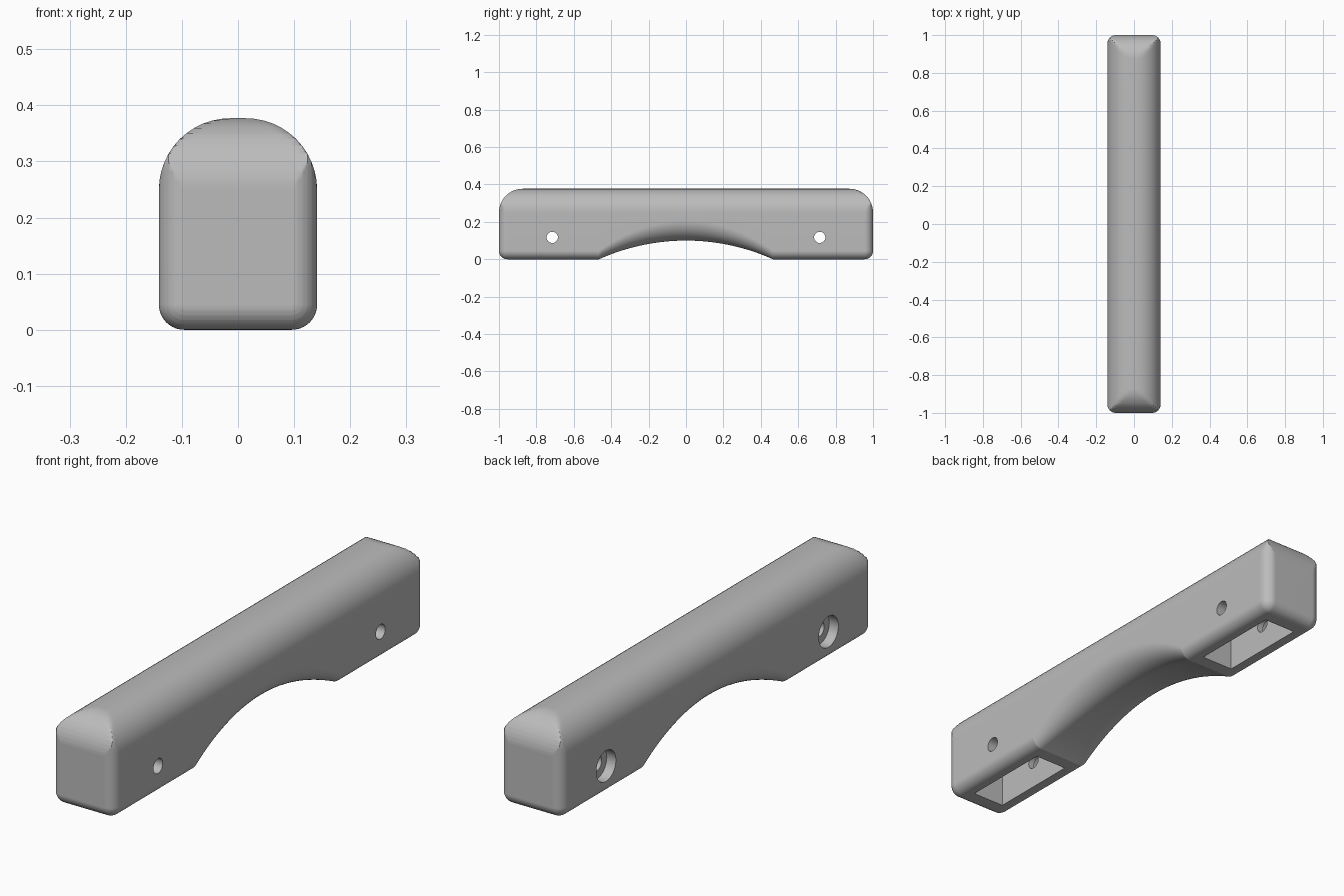
import bpy, bmesh
from math import sin, cos, pi, sqrt, radians

cube = bpy.data.objects.get("Cube")
if cube:
    bpy.data.objects.remove(cube, do_unlink=True)

HALF_W, HALF_L, HEIGHT = 0.141, 1.0, 0.377
TOP_R, EDGE_R = 0.127, 0.045
ARCH_HALF, ARCH_RISE = 0.465, 0.1
STEPS = 12

grey = bpy.data.materials.new("mid_grey")
grey.use_nodes = True
colour = (0.5, 0.5, 0.5, 1)
grey.diffuse_color = colour
grey.node_tree.nodes["Principled BSDF"].inputs["Base Color"].default_value = colour


def arc_drop(y, radius):
    """How far a rounded end has fallen away at station y."""
    d = max(0, abs(y) - (HALF_L - radius))
    return radius - sqrt(max(0, radius * radius - d * d))


def section(y):
    """Cross-section ring of the grip at station y."""
    drop = arc_drop(y, EDGE_R)
    w, top = HALF_W - drop, HEIGHT - arc_drop(y, TOP_R)
    bottom, fillet = drop, EDGE_R - drop
    if abs(y) < ARCH_HALF:
        r = (ARCH_HALF ** 2 + ARCH_RISE ** 2) / (2 * ARCH_RISE)
        bottom = sqrt(r * r - y * y) - r + ARCH_RISE
        fillet += 0.06 * bottom / ARCH_RISE
    half = []
    for i in range(STEPS + 1):
        a = pi / 2 * i / STEPS
        half.append((w - fillet + fillet * sin(a), bottom + fillet - fillet * cos(a)))
    for i in range(STEPS + 1):
        a = pi / 2 * i / STEPS
        x = HALF_W - TOP_R + TOP_R * cos(a)
        z = HEIGHT - TOP_R + TOP_R * sin(a)
        half.append((min(x, w), min(z, top)))
    return half + [(-x, z) for x, z in reversed(half)]


# Stations along the length, denser at the rounded ends
stations = {round(ARCH_HALF * cos(pi * i / 32), 5) for i in range(33)}
for radius in (TOP_R, EDGE_R):
    for i in range(STEPS + 1):
        y = round(HALF_L - radius + radius * sin(pi / 2 * i / STEPS), 5)
        stations |= {y, -y}

# Grip body, skinned from the sections
bm = bmesh.new()
rings = [[bm.verts.new((x, y, z)) for x, z in section(y)] for y in sorted(stations)]
for a, b in zip(rings, rings[1:]):
    for i in range(len(a)):
        j = (i + 1) % len(a)
        bm.faces.new((a[i], a[j], b[j], b[i]))
bm.faces.new(rings[0])
bm.faces.new(rings[-1])
bmesh.ops.remove_doubles(bm, verts=bm.verts, dist=0.00005)
bmesh.ops.recalc_face_normals(bm, faces=bm.faces)
mesh = bpy.data.meshes.new("handle_grip")
bm.to_mesh(mesh)
bm.free()
grip = bpy.data.objects.new("handle_grip", mesh)
bpy.context.collection.objects.link(grip)
mesh.materials.append(grey)


def cut(cutter, name):
    cutter.name = name
    cutter.hide_render = True
    cutter.data.materials.append(grey)
    mod = grip.modifiers.new(name, 'BOOLEAN')
    mod.operation, mod.solver, mod.object = 'DIFFERENCE', 'EXACT', cutter
    bpy.context.view_layer.objects.active = grip
    bpy.ops.object.modifier_apply(modifier=name)
    bpy.data.objects.remove(cutter, do_unlink=True)


def bore(radius, x0, x1, y):
    bpy.ops.mesh.primitive_cylinder_add(
        vertices=32, radius=radius, depth=x1 - x0,
        location=((x0 + x1) / 2, y, 0.117), rotation=(0, pi / 2, 0))
    return bpy.context.object


# Mounting pocket, cross bolt hole and counterbore at each end
for side in (-1, 1):
    y = side * 0.715
    bpy.ops.mesh.primitive_cube_add(size=1, location=(0, y, 0.067))
    pocket = bpy.context.object
    pocket.scale = (0.146, 0.39, 0.334)
    cut(pocket, "pocket_cutter")
    cut(bore(0.03, -0.3, 0.3, y), "bolt_hole_cutter")
    cut(bore(0.063, -0.3, -0.1, y), "counterbore_cutter")

# Smooth shading with crisp pocket and hole rims
bpy.ops.object.select_all(action='DESELECT')
grip.select_set(True)
bpy.context.view_layer.objects.active = grip
bpy.ops.object.shade_smooth_by_angle(angle=radians(35))
weighted = grip.modifiers.new("weighted_normals", 'WEIGHTED_NORMAL')
weighted.keep_sharp = True
